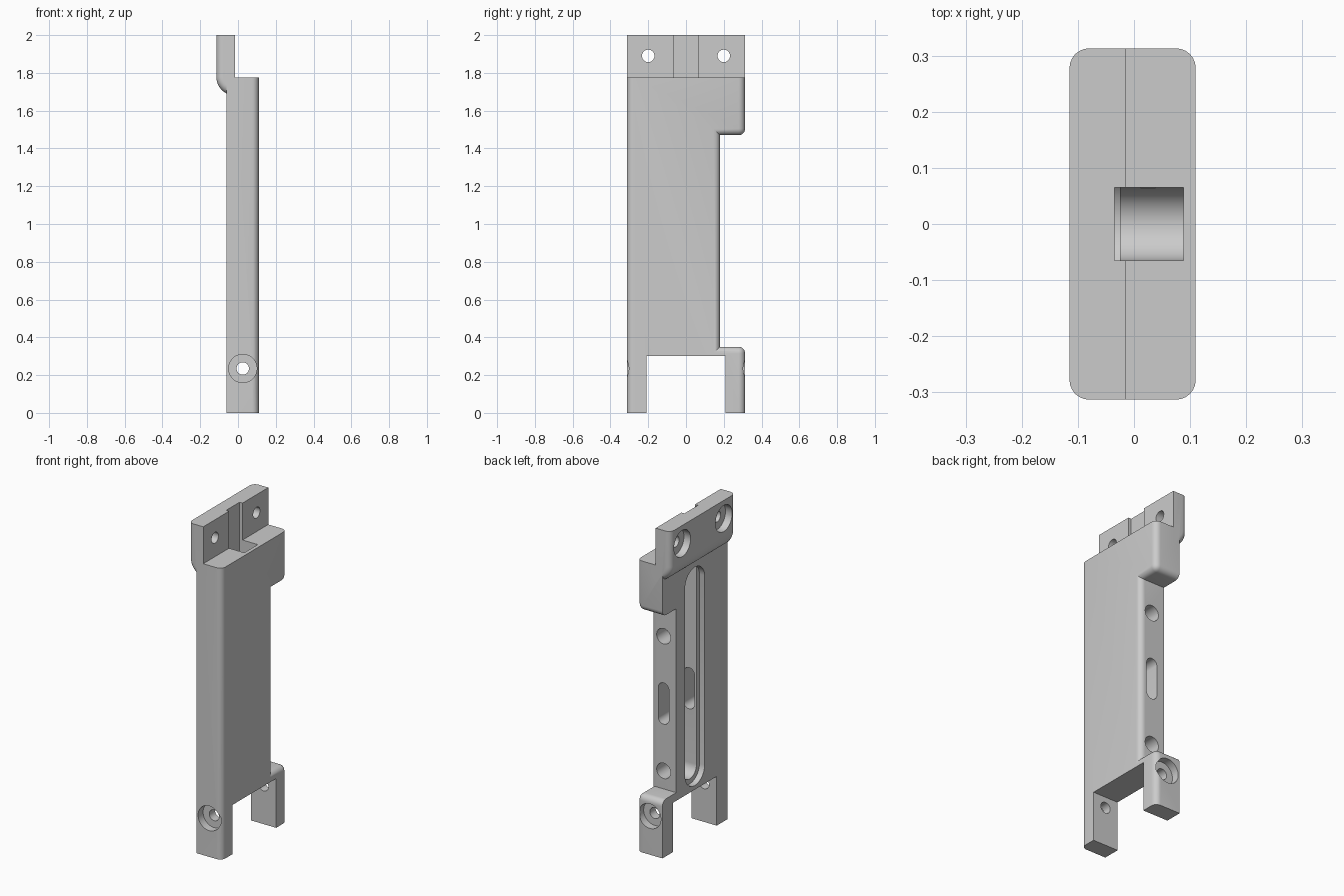
import bpy, bmesh, math

cube = bpy.data.objects.get("Cube")
if cube:
    bpy.data.objects.remove(cube, do_unlink=True)

grey = bpy.data.materials.new("light_grey")
grey.use_nodes = True
COLOUR = (0.6, 0.6, 0.6, 1)
grey.diffuse_color = COLOUR
grey.node_tree.nodes["Principled BSDF"].inputs["Base Color"].default_value = COLOUR

HALF = 0.313             # half width in y
BACK, FACE = -0.06, 0.11  # body faces in x
ROUND = 0.035


def prism(name, outline, axis, start, end, round_rule=None):
    """Extrude a (horizontal, z) outline along x or y, rounding chosen edges."""
    bm = bmesh.new()
    place = (lambda u, v, d: (d, u, v)) if axis == "x" else (lambda u, v, d: (u, d, v))
    base = bm.faces.new([bm.verts.new(place(u, v, start)) for u, v in outline])
    made = bmesh.ops.extrude_face_region(bm, geom=[base])["geom"]
    shift = place(0, 0, end - start)
    bmesh.ops.translate(bm, vec=shift, verts=[g for g in made if isinstance(g, bmesh.types.BMVert)])
    bmesh.ops.recalc_face_normals(bm, faces=bm.faces)
    if round_rule:
        edges = [e for e in bm.edges if round_rule(e.verts[0].co, e.verts[1].co)]
        bmesh.ops.bevel(bm, geom=edges, offset=ROUND, segments=6, profile=0.5, affect="EDGES")
    mesh = bpy.data.meshes.new(name)
    bm.to_mesh(mesh)
    bm.free()
    obj = bpy.data.objects.new(name, mesh)
    bpy.context.collection.objects.link(obj)
    mesh.materials.append(grey)
    return obj


def stadium(u, low, high, r, n=40):
    """Circle, or slot with round ends centred at heights low and high."""
    angles = [2 * math.pi * (i + 0.5) / n for i in range(n)]
    return [(u + r * math.cos(a), (high if math.sin(a) > 0 else low) + r * math.sin(a))
            for a in angles]


def near(a, b):
    return abs(a - b) < 1e-4


# Body with two legs and a recessed side
LEG, STEP, LOW, HIGH, TOP = 0.21, 0.18, 0.35, 1.47, 1.775
outline = [(-HALF, 0), (-LEG, 0), (-LEG, 0.3), (LEG, 0.3), (LEG, 0), (HALF, 0),
           (HALF, LOW), (STEP, LOW), (STEP, HIGH), (HALF, HIGH), (HALF, TOP), (-HALF, TOP)]


def body_edge(a, b):
    if near(a.x, FACE) and near(b.x, FACE):
        upright = near(a.y, b.y) and (near(abs(a.y), HALF) or near(a.y, STEP))
        ledge = near(a.z, b.z) and (near(a.z, LOW) or near(a.z, HIGH))
        return upright or ledge
    return near(a.y, b.y) and near(a.y, HALF) and near(a.z, b.z) and (near(a.z, LOW) or near(a.z, HIGH))


body = prism("bracket_body", outline, "x", BACK, FACE, body_edge)

# Mounting flange with a curved underside
FRONT, DEPTH = -0.015, 0.1
arc = [math.pi + math.pi / 2 * i / 12 for i in range(13)]
flange_outline = [(FRONT, 2), (FRONT - DEPTH, 2)]
flange_outline += [(FRONT + DEPTH * math.cos(a), 1.78 + DEPTH * math.sin(a)) for a in arc]


def flange_edge(a, b):
    return near(a.y, b.y) and a.x < FRONT - 0.02 and b.x < FRONT - 0.02


flange = prism("flange", flange_outline, "y", -HALF, HALF, flange_edge)

# Inner channel, open at the top, with a wider pocket on the back
R = 0.065
bottom = [(R * math.cos(a), 0.42 + R * math.sin(a)) for a in
          [math.pi + math.pi * i / 20 for i in range(21)]]
cutters = [
    prism("channel_cutter", bottom + [(R, 2.1), (-R, 2.1)], "x", -0.035, 0.088),
    prism("pocket_cutter", stadium(0, 0.42, 1.56, 0.095), "x", -0.075, -0.025),
]

# Counterbored holes in flange and legs
MID = 0.025
for side in (-1, 1):
    y = 0.2 * side
    cutters += [
        prism("flange_hole_cutter", stadium(y, 1.89, 1.89, 0.033), "x", -0.2, 0.05),
        prism("flange_bore_cutter", stadium(y, 1.89, 1.89, 0.08), "x", -0.2, -0.07),
        prism("leg_hole_cutter", stadium(MID, 0.235, 0.235, 0.033), "y", side * 0.15, side * 0.4),
        prism("leg_bore_cutter", stadium(MID, 0.235, 0.235, 0.075), "y", side * 0.265, side * 0.4),
    ]

# Side holes and side slot
for z in (0.46, 1.28):
    cutters.append(prism("side_hole_cutter", stadium(MID, z, z, 0.047), "y", 0.03, 0.25))
cutters.append(prism("side_slot_cutter", stadium(MID, 0.78, 0.96, 0.036), "y", -0.17, 0.25))

# Join flange and cut everything out of the body
for obj, mode in [(flange, "UNION")] + [(c, "DIFFERENCE") for c in cutters]:
    obj.hide_render = True
    mod = body.modifiers.new(obj.name, "BOOLEAN")
    mod.operation = mode
    mod.solver = "EXACT"
    mod.object = obj
graph = bpy.context.evaluated_depsgraph_get()
finished = bpy.data.meshes.new_from_object(body.evaluated_get(graph))
body.modifiers.clear()
body.data = finished
for obj in [flange] + cutters:
    bpy.data.objects.remove(obj, do_unlink=True)

bpy.ops.object.select_all(action="DESELECT")
bpy.context.view_layer.objects.active = body
body.select_set(True)
bpy.ops.object.shade_smooth_by_angle(angle=math.radians(30))
